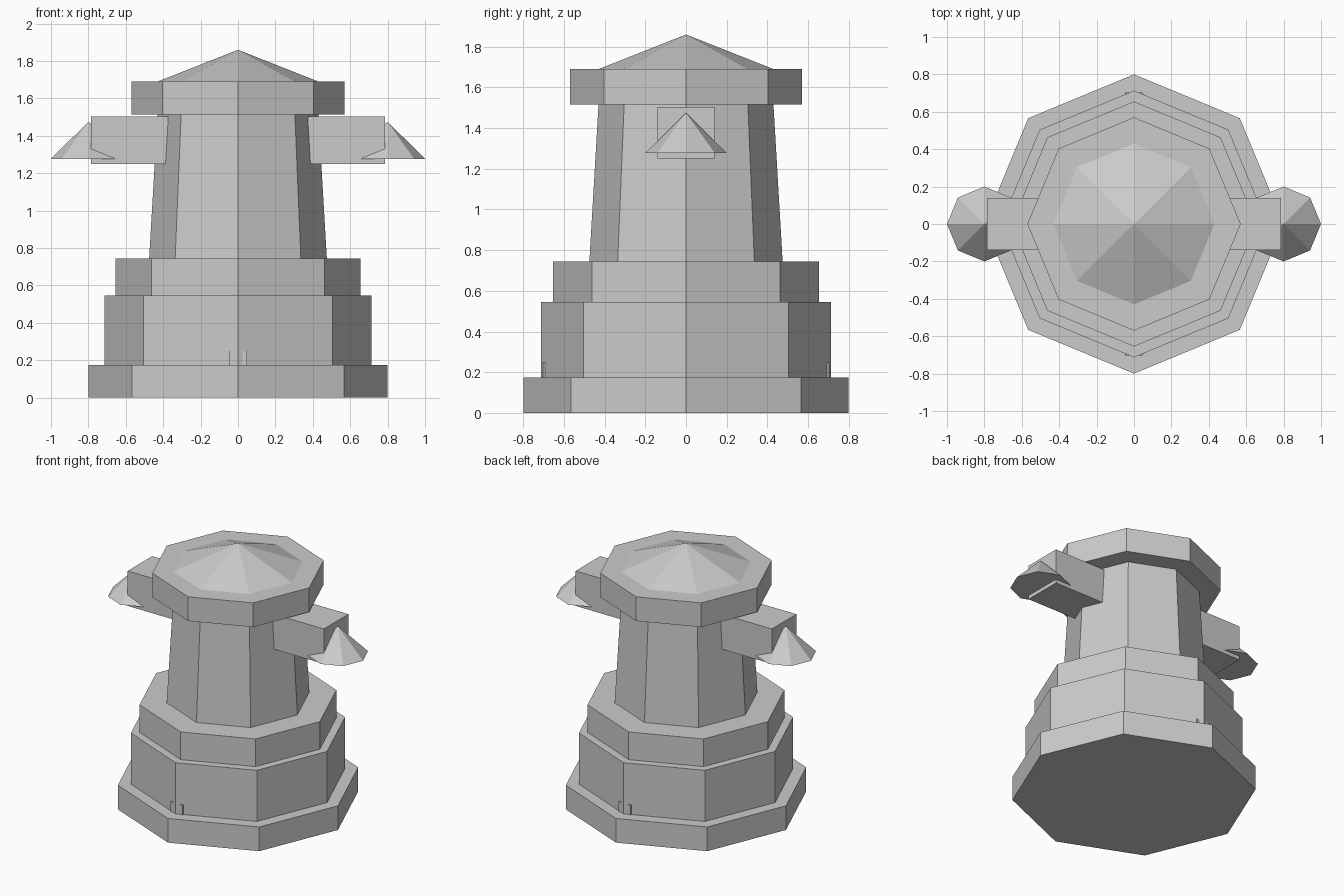
import bpy
from math import pi

if "Cube" in bpy.data.objects:
    bpy.data.objects.remove(bpy.data.objects["Cube"])


def octagon(name, r_bottom, r_top, z0, z1, x=0):
    # eight-sided prism, taper or cone with corners on the axes
    bpy.ops.mesh.primitive_cone_add(vertices=8, radius1=r_bottom, radius2=r_top,
                                    depth=z1 - z0, location=(x, 0, (z0 + z1) / 2))
    bpy.context.object.name = name


def box(name, x0, x1, y0, y1, z0, z1):
    bpy.ops.mesh.primitive_cube_add(
        size=1, location=((x0 + x1) / 2, (y0 + y1) / 2, (z0 + z1) / 2))
    ob = bpy.context.object
    ob.name = name
    ob.scale = (abs(x1 - x0), abs(y1 - y0), z1 - z0)


# stacked tower body
octagon("base_step", 0.80, 0.80, 0.0, 0.175)
octagon("lower_tier", 0.713, 0.713, 0.175, 0.545)
octagon("upper_tier", 0.655, 0.655, 0.545, 0.745)
octagon("shaft", 0.475, 0.43, 0.745, 1.515)
octagon("cap", 0.57, 0.57, 1.515, 1.69)
octagon("roof", 0.43, 0.0, 1.69, 1.86)

# side arms, each ending in a small cone
for side, s in (("left", -1), ("right", 1)):
    box(f"{side}_arm", s * 0.35, s * 0.785, -0.14, 0.14, 1.25, 1.503)
    octagon(f"{side}_arm_cone", 0.20, 0.0, 1.277, 1.475, s * 0.80)

# small door blocks just breaking the surface, front and back
for side, s in (("front", -1), ("back", 1)):
    box(f"{side}_door", -0.048, 0.048, s * 0.60, s * 0.703, 0.17, 0.248)
